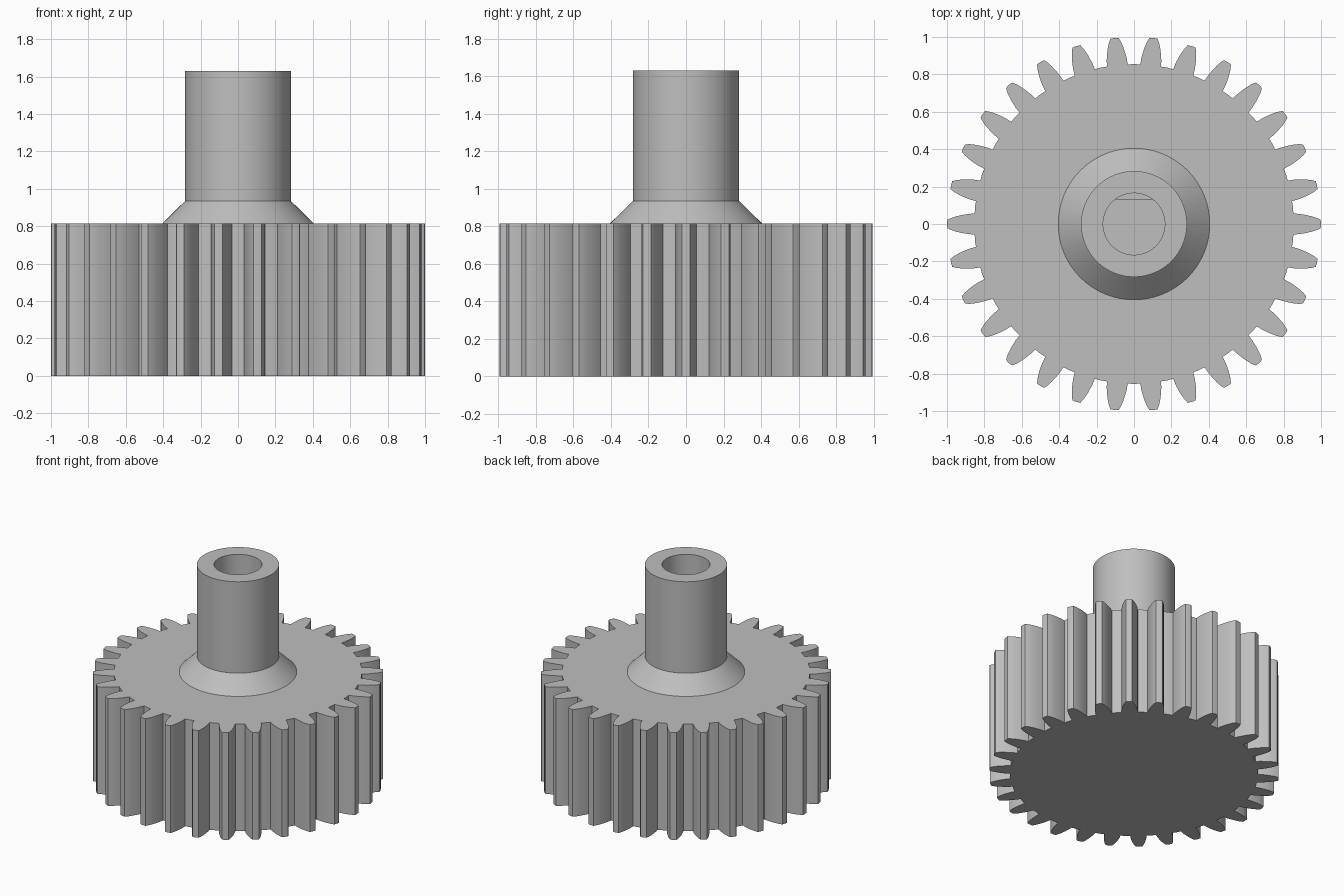
import bpy
import bmesh
from math import sin, cos, tau, radians

if "Cube" in bpy.data.objects:
    bpy.data.objects.remove(bpy.data.objects["Cube"], do_unlink=True)

TEETH = 30
GEAR_TOP = 0.815
SEGMENTS = 96

# Plain grey material
GREY = (0.52, 0.52, 0.52, 1)
grey = bpy.data.materials.new("grey")
grey.use_nodes = True
grey.diffuse_color = GREY
grey.node_tree.nodes["Principled BSDF"].inputs["Base Color"].default_value = GREY


def finish(bm, name):
    bmesh.ops.remove_doubles(bm, verts=bm.verts, dist=0.0005)
    bmesh.ops.recalc_face_normals(bm, faces=bm.faces)
    mesh = bpy.data.meshes.new(name)
    bm.to_mesh(mesh)
    bm.free()
    mesh.materials.append(grey)
    obj = bpy.data.objects.new(name, mesh)
    bpy.context.collection.objects.link(obj)
    bpy.ops.object.select_all(action="DESELECT")
    obj.select_set(True)
    bpy.context.view_layer.objects.active = obj
    bpy.ops.object.shade_smooth_by_angle(angle=radians(25))


# Toothed wheel: one curved flank, mirrored and repeated, then extruded
flank = [(0.852, 0.056), (0.885, 0.054), (0.92, 0.048),
         (0.95, 0.041), (0.975, 0.033), (0.998, 0.022)]
tooth = [(x, -y) for x, y in flank] + [(1.0, 0)] + flank[::-1]
bm = bmesh.new()
outline = []
for i in range(TEETH):
    a = tau * i / TEETH
    outline += [bm.verts.new((x * cos(a) - y * sin(a), x * sin(a) + y * cos(a), 0))
                for x, y in tooth]
    mid = a + tau / TEETH / 2
    outline.append(bm.verts.new((0.855 * cos(mid), 0.855 * sin(mid), 0)))
base = bm.faces.new(outline)
top = bmesh.ops.extrude_face_region(bm, geom=[base], use_keep_orig=True)["geom"]
bmesh.ops.translate(bm, vec=(0, 0, GEAR_TOP),
                    verts=[v for v in top if isinstance(v, bmesh.types.BMVert)])
finish(bm, "gear_wheel")

# Hub: conical collar, tube, round bore, then a bore with one flat side
bm = bmesh.new()


def ring(radius, z, flat=9):
    return [bm.verts.new((radius * cos(tau * i / SEGMENTS),
                          min(radius * sin(tau * i / SEGMENTS), flat), z))
            for i in range(SEGMENTS)]


rings = [ring(0.405, GEAR_TOP), ring(0.283, 0.935), ring(0.283, 1.63),
         ring(0.165, 1.63), ring(0.165, 1.2), ring(0.165, 1.2, 0.13),
         ring(0.165, 0.82, 0.13)]
for low, high in zip(rings, rings[1:]):
    for i in range(SEGMENTS):
        j = (i + 1) % SEGMENTS
        bm.faces.new((low[i], low[j], high[j], high[i]))
bm.faces.new(rings[-1])
bm.faces.new(rings[0])
finish(bm, "hub")
